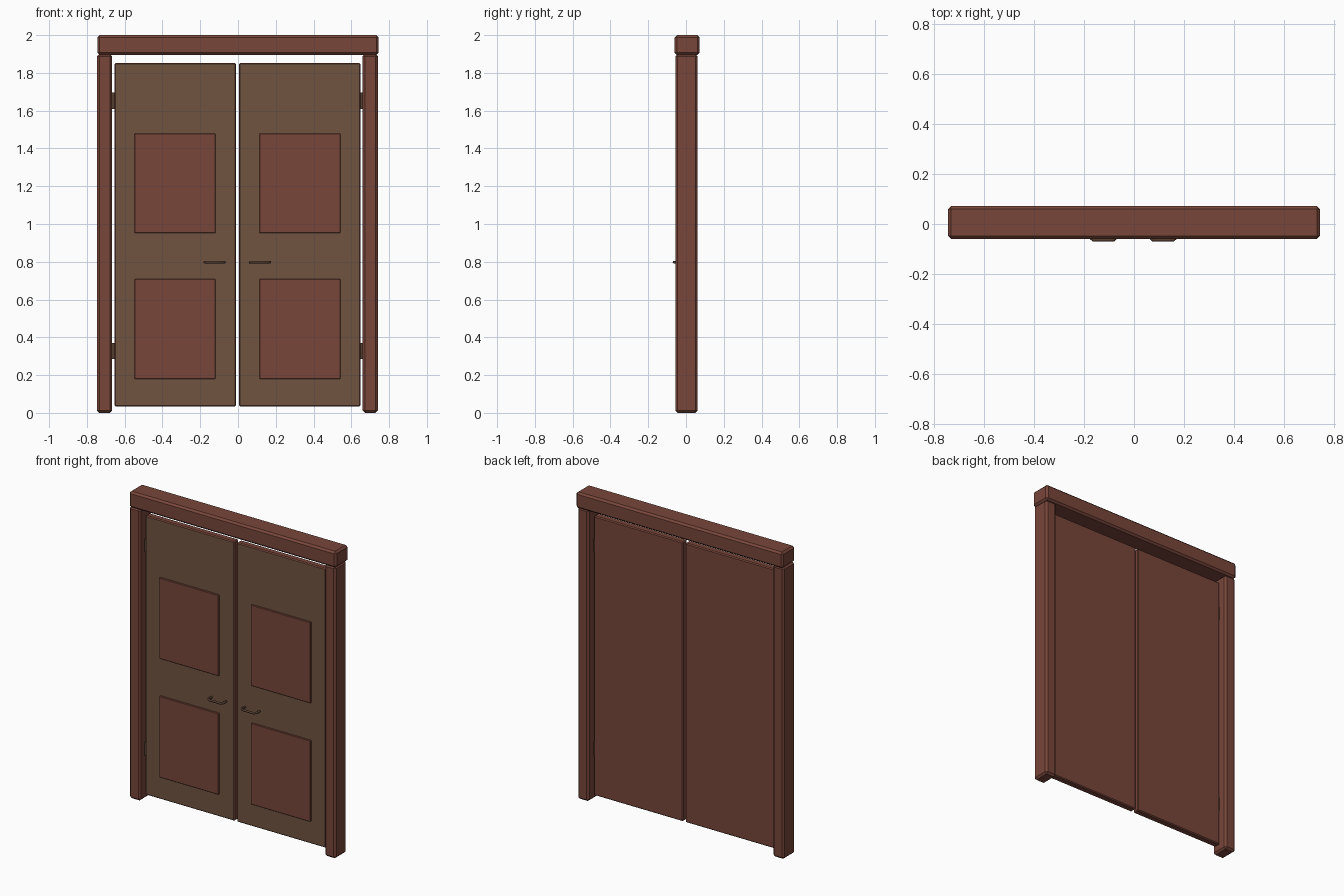
import bpy, bmesh, math
from mathutils import Vector

if "Cube" in bpy.data.objects:
    bpy.data.objects.remove(bpy.data.objects["Cube"])

CX = -0.003          # mirror line of the two leaves


def material(name, rgb):
    m = bpy.data.materials.new(name)
    lin = [((c / 255 + 0.055) / 1.055) ** 2.4 for c in rgb]
    m.diffuse_color = (*lin, 1)
    m.use_nodes = True
    m.node_tree.nodes["Principled BSDF"].inputs["Base Color"].default_value = m.diffuse_color
    return m


RED = material("red_brown_wood", (120, 70, 58))
OLIVE = material("olive_brown_wood", (112, 83, 64))
METAL = material("dark_bronze", (84, 62, 50))


def box(name, x, y, z, mats, bevel=0.0, segments=1):
    """Box from (min, max) pairs, with bevelled edges."""
    bm = bmesh.new()
    bmesh.ops.create_cube(bm, size=1)
    lo = Vector((min(x), y[0], z[0]))
    hi = Vector((max(x), y[1], z[1]))
    for v in bm.verts:
        v.co = Vector([lo[i] + (v.co[i] + 0.5) * (hi[i] - lo[i]) for i in range(3)])
    if bevel:
        bmesh.ops.bevel(bm, geom=bm.edges[:], offset=bevel, segments=segments,
                        profile=0.5, affect='EDGES')
    bm.normal_update()
    # a second material goes on the front face
    if len(mats) > 1:
        for f in bm.faces:
            f.material_index = int(f.normal.y < -0.9)
    me = bpy.data.meshes.new(name)
    bm.to_mesh(me)
    bm.free()
    for m in mats:
        me.materials.append(m)
    ob = bpy.data.objects.new(name, me)
    bpy.context.collection.objects.link(ob)
    return ob


def handle(name, side):
    """Bar handle with two bent legs, swept from a round section."""
    cu = bpy.data.curves.new(name, 'CURVE')
    cu.dimensions = '3D'
    cu.bevel_depth = 0.007
    cu.bevel_resolution = 2
    cu.use_fill_caps = True
    pts = [(0.068, -0.02), (0.068, -0.053), (0.08, -0.064),
           (0.16, -0.064), (0.172, -0.053), (0.172, -0.02)]
    sp = cu.splines.new('POLY')
    sp.points.add(len(pts) - 1)
    for p, (px, py) in zip(sp.points, pts):
        p.co = (CX + side * px, py, 0.798, 1)
    cu.materials.append(METAL)
    ob = bpy.data.objects.new(name, cu)
    bpy.context.collection.objects.link(ob)


# Frame
box("top_beam", (-0.745, 0.745), (-0.06, 0.072), (1.895, 2.0), [RED], 0.012)

for side, label in ((-1, "left"), (1, "right")):
    def sx(a, b):
        return (CX + side * a, CX + side * b)

    box(label + "_post", sx(0.663, 0.743), (-0.056, 0.062), (0.0, 1.9), [RED], 0.012)

    # Door leaf with raised panels
    box(label + "_door", sx(0.008, 0.651), (-0.02, 0.024), (0.034, 1.852),
        [RED, OLIVE], 0.006)
    for row, z in (("lower", (0.18, 0.709)), ("upper", (0.952, 1.479))):
        box(f"{label}_{row}_panel", sx(0.116, 0.545), (-0.03, -0.015), z, [RED], 0.003)

    # Hinges between leaf and post
    for row, z in (("lower", (0.285, 0.37)), ("upper", (1.61, 1.695))):
        box(f"{label}_{row}_hinge", sx(0.645, 0.668), (-0.012, 0.008), z, [METAL])

    handle(label + "_handle", side)
